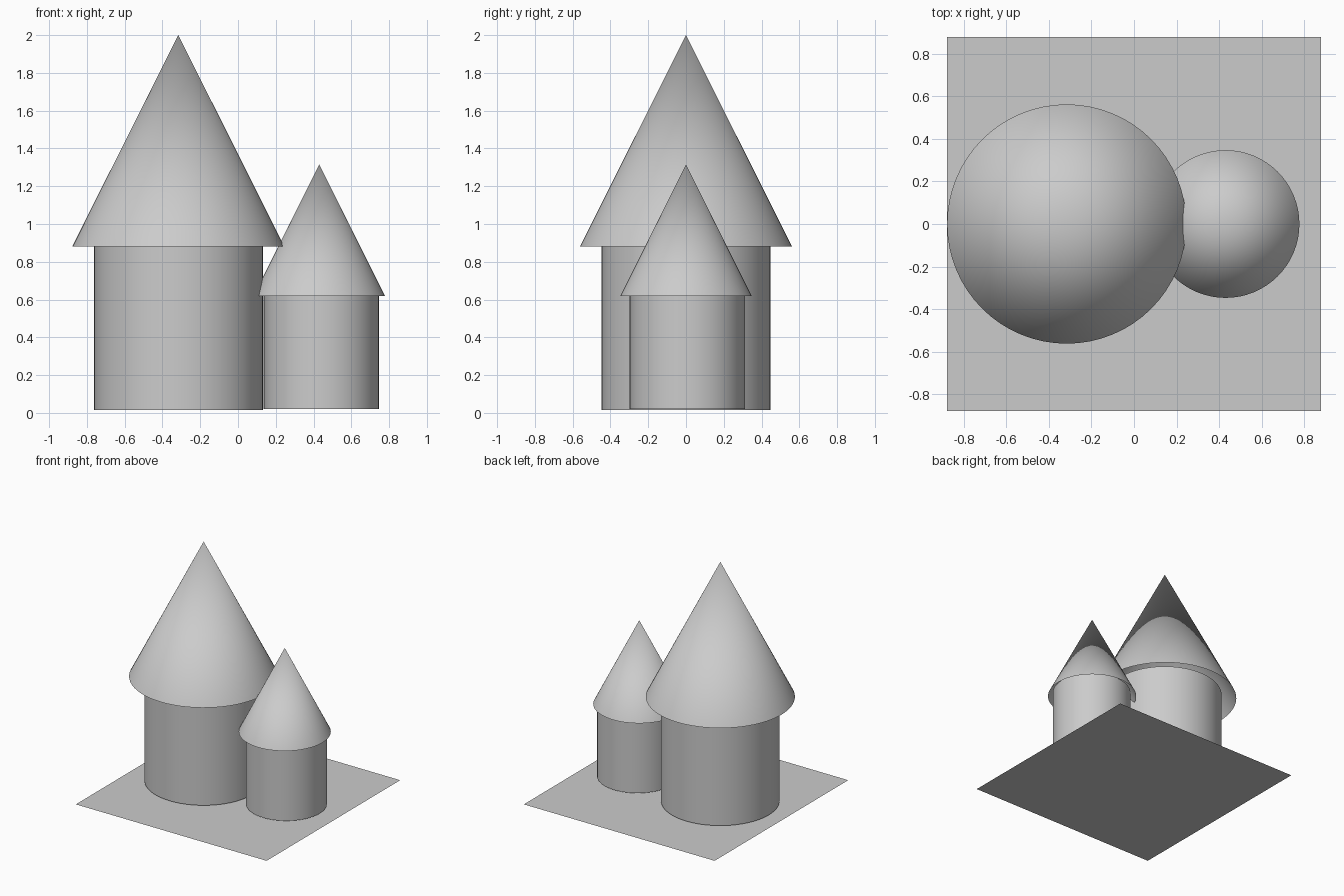
import bpy, math

if "Cube" in bpy.data.objects:
    bpy.data.objects.remove(bpy.data.objects["Cube"])

SIDES = 64


def finish(name):
    obj = bpy.context.object
    obj.name = name
    bpy.ops.object.shade_smooth_by_angle(angle=math.radians(40))
    return obj


def wall(name, x, y, radius, bottom, top):
    bpy.ops.mesh.primitive_cylinder_add(
        vertices=SIDES, radius=radius, depth=top - bottom,
        location=(x, y, (bottom + top) / 2))
    return finish(name)


def roof(name, x, y, radius, eave, tip):
    # Open underneath, so the inside shows behind the eave
    bpy.ops.mesh.primitive_cone_add(
        vertices=SIDES, radius1=radius, radius2=0, depth=tip - eave,
        end_fill_type='NOTHING', location=(x, y, (eave + tip) / 2))
    return finish(name)


# Flat ground sheet
bpy.ops.mesh.primitive_plane_add(size=1.755, location=(0, 0, 0))
bpy.context.object.name = "ground_sheet"

# Large tower
wall("large_tower_wall", -0.315, 0, 0.447, 0.015, 0.91)
roof("large_tower_roof", -0.316, 0, 0.562, 0.88, 2.0)

# Small tower
wall("small_tower_wall", 0.441, 0.007, 0.305, 0.02, 0.645)
roof("small_tower_roof", 0.43, 0, 0.347, 0.62, 1.315)
